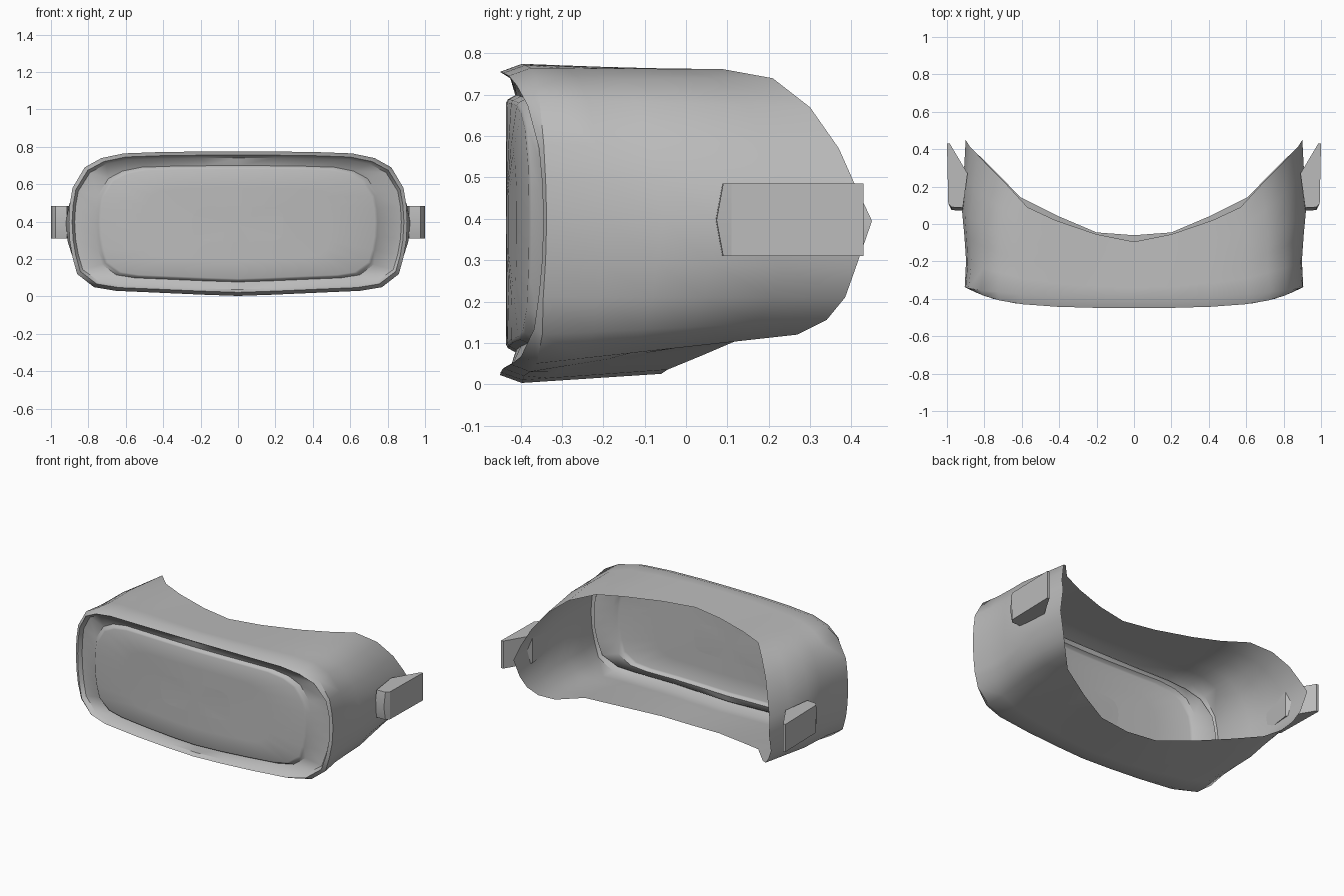
import bpy
import bmesh
import math

cube = bpy.data.objects.get("Cube")
if cube:
    bpy.data.objects.remove(cube, do_unlink=True)

# one flat grey for the whole shell
grey = bpy.data.materials.new("shell grey")
grey.use_nodes = True
colour = (0.5, 0.5, 0.5, 1)
grey.diffuse_color = colour
grey.node_tree.nodes["Principled BSDF"].inputs["Base Color"].default_value = colour

MID_Z = 0.385

# half outline of the front rim, top to bottom (x, z)
front_half = [(0, .775), (.2, .775), (.42, .772), (.61, .765), (.73, .74), (.82, .69),
              (.885, .58), (.9, .49), (.905, .4), (.9, .3), (.885, .21), (.86, .12),
              (.77, .05), (.65, .03), (.42, .02), (.2, .01), (0, .003)]
# half outline of the curved face opening, top to bottom (x, y, z)
back_half = [(0, -.095, .762), (.2, -.055, .762), (.42, .02, .762), (.57, .09, .762),
             (.68, .21, .74), (.77, .3, .67), (.835, .37, .57), (.875, .41, .48),
             (.9, .45, .395), (.885, .41, .28), (.85, .385, .21), (.8, .34, .155),
             (.73, .27, .12), (.61, .145, .115), (.4, .04, .07), (.2, -.045, .035),
             (0, -.06, .025)]


def lip_y(x):
    u = abs(x) / .905
    return -.45 + .105 * (.3 * u ** 2 + .7 * u ** 6)


def panel_y(x):
    return -.435 + .06 * (x / .765) ** 2


def scaled(sx, sz, depth):
    """Front outline scaled about its middle, with depth as a function of x."""
    return [(x * sx, depth(x * sx), MID_Z + (z - MID_Z) * sz) for x, z in front_half]


def full_ring(half):
    """Mirror a half outline into a closed ring."""
    return half + [(-x, y, z) for x, y, z in half[-2:0:-1]]


def make_object(name, bm, angle):
    mesh = bpy.data.meshes.new(name)
    bm.to_mesh(mesh)
    bm.free()
    mesh.materials.append(grey)
    obj = bpy.data.objects.new(name, mesh)
    bpy.context.collection.objects.link(obj)
    bpy.ops.object.select_all(action='DESELECT')
    obj.select_set(True)
    bpy.context.view_layer.objects.active = obj
    bpy.ops.object.shade_smooth_by_angle(angle=math.radians(angle))
    return obj


def loft(name, halves, centre=None, angle=40):
    """Bridge successive rings, optionally fanned from a centre point."""
    bm = bmesh.new()
    rings = [[bm.verts.new(p) for p in full_ring(h)] for h in halves]
    n = len(rings[0])
    if centre:
        hub = bm.verts.new(centre)
        for j in range(n):
            bm.faces.new((hub, rings[0][(j + 1) % n], rings[0][j]))
        bmesh.ops.reverse_faces(bm, faces=bm.faces[:])
    for a, b in zip(rings, rings[1:]):
        for j in range(n):
            k = (j + 1) % n
            bm.faces.new((a[j], a[k], b[k], b[j]))
    bm.normal_update()
    return make_object(name, bm, angle)


# front cover: domed raised panel, groove and inner side of the rim
lip = [(x * .98, lip_y(x), MID_Z + (z - MID_Z) * .95) for x, z in front_half]
inner_lip = [(x * .965, lip_y(x) + .025, MID_Z + (z - MID_Z) * .91) for x, z in front_half]
loft("front_cover", [
    scaled(.27, .25, panel_y),
    scaled(.55, .5, panel_y),
    scaled(.81, .76, panel_y),
    scaled(.825, .78, lambda x: panel_y(x) + .004),
    scaled(.845, .805, lambda x: panel_y(x) + .022),
    inner_lip,
    lip,
], centre=(0, panel_y(0), MID_Z))

# shell body: rim edge swept back to the curved opening
rim = [(x, lip_y(x) + .008 + .045 * min(1, abs(z - MID_Z) / .37) ** 4, z)
       for x, z in front_half]


def between(t, widen):
    return [((a[0] * (1 - t) + b[0] * t) * widen,
             a[1] * (1 - t) + b[1] * t,
             a[2] * (1 - t) + b[2] * t) for a, b in zip(rim, back_half)]


loft("shell_body", [lip, rim, between(.18, .993), between(.36, 1.005), between(.53, 1.02),
                    between(.76, 1.01), back_half])

# strap brackets: wedge profile in plan, with a slightly pointed front edge
bracket_plan = [(.915, .088), (.975, .09), (.993, .11), (1, .43), (.985, .43), (.89, .27)]
for side, label in ((1, "left"), (-1, "right")):
    bm = bmesh.new()
    levels = []
    for z, push in ((.31, 0), (.397, .016), (.485, 0)):
        levels.append([bm.verts.new((side * x, y - (push if y < .1 else 0), z))
                       for x, y in bracket_plan])
    count = len(bracket_plan)
    for low, high in zip(levels, levels[1:]):
        for j in range(count):
            k = (j + 1) % count
            bm.faces.new((low[j], low[k], high[k], high[j]))
    bm.faces.new(levels[0])
    bm.faces.new(levels[-1])
    bmesh.ops.recalc_face_normals(bm, faces=bm.faces[:])
    make_object(label + "_strap_bracket", bm, 25)
